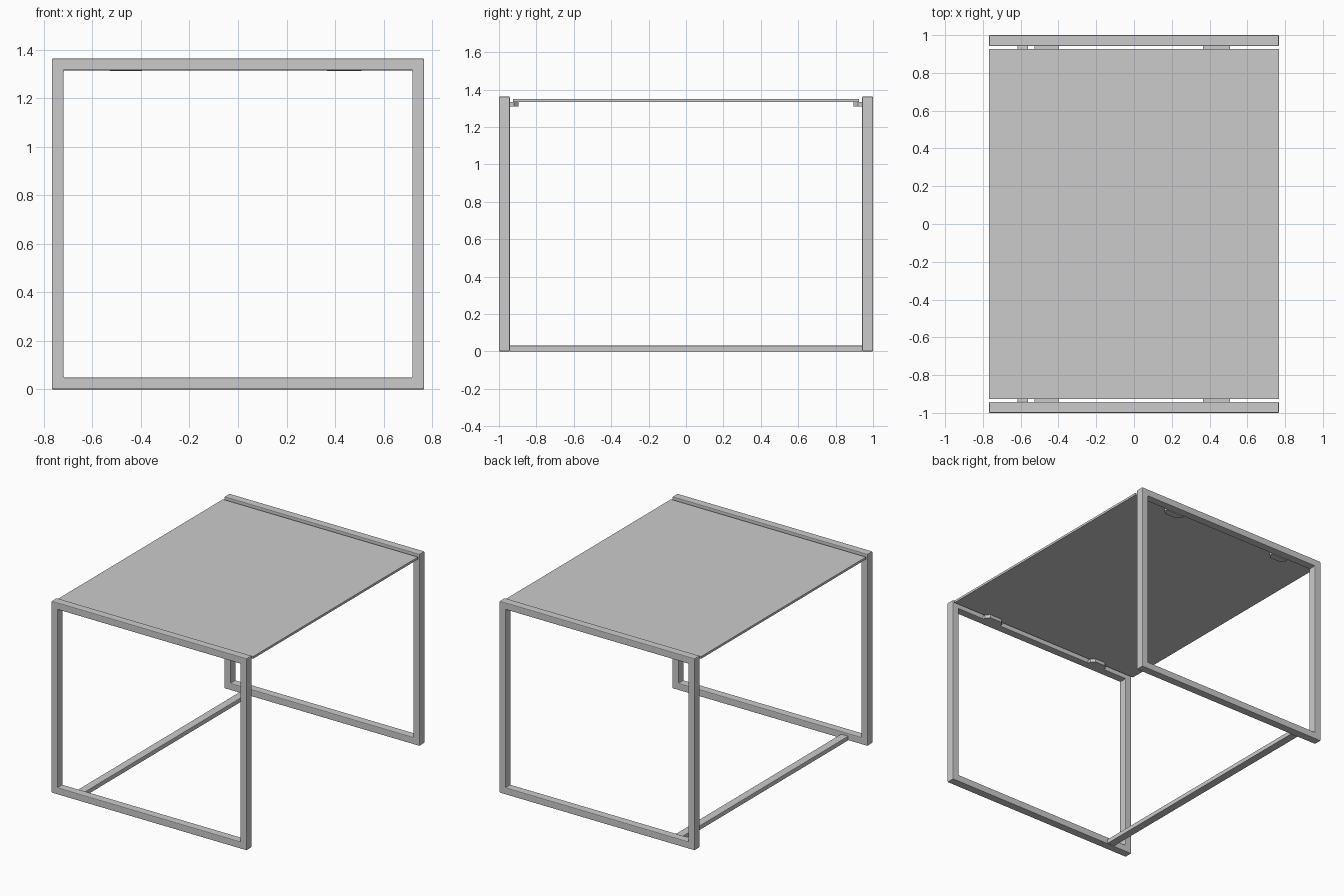
import bpy, bmesh

if "Cube" in bpy.data.objects:
    bpy.data.objects.remove(bpy.data.objects["Cube"])

HX, H = 0.767, 1.363      # half width and height of the side frames
BAR = 0.049               # visible thickness of the frame tube
Y0, Y1 = 0.942, 1.0       # inner and outer faces of the frames


def finish(name, bm, bevel=0.0, mirror=False):
    bmesh.ops.recalc_face_normals(bm, faces=bm.faces)
    me = bpy.data.meshes.new(name)
    bm.to_mesh(me)
    bm.free()
    ob = bpy.data.objects.new(name, me)
    bpy.context.collection.objects.link(ob)
    if bevel:
        m = ob.modifiers.new("bevel", 'BEVEL')
        m.width, m.segments, m.limit_method = bevel, 2, 'ANGLE'
    if mirror:
        m = ob.modifiers.new("mirror", 'MIRROR')
        m.use_axis = (False, True, False)
    return ob


def box(name, x0, x1, y0, y1, z0, z1, bevel=0.0):
    bm = bmesh.new()
    bmesh.ops.create_cube(bm, size=1)
    for v in bm.verts:
        v.co = (x0 + (v.co.x + .5) * (x1 - x0),
                y0 + (v.co.y + .5) * (y1 - y0),
                z0 + (v.co.z + .5) * (z1 - z0))
    return finish(name, bm, bevel)


def side_frames():
    # rectangular section carried round four mitred corners
    bm = bmesh.new()
    rings = []
    for sx, top in ((-1, 0), (1, 0), (1, 1), (-1, 1)):
        ring = []
        for inset, y in ((0, -Y1), (BAR, -Y1), (BAR, -Y0), (0, -Y0)):
            z = H - inset if top else inset
            ring.append(bm.verts.new((sx * (HX - inset), y, z)))
        rings.append(ring)
    for i in range(4):
        a, b = rings[i], rings[(i + 1) % 4]
        for j in range(4):
            k = (j + 1) % 4
            bm.faces.new((a[j], a[k], b[k], b[j]))
    return finish("side_frames", bm, 0.005, True)


def bracket(name, x0, x1):
    # flat tab with chamfered inner corners
    z0, z1, tip, c = 1.311, 1.335, -0.895, 0.025
    bm = bmesh.new()
    pts = ((x0, -Y0), (x1, -Y0), (x1, tip - c), (x1 - c, tip), (x0 + c, tip), (x0, tip - c))
    f = bm.faces.new([bm.verts.new((x, y, z0)) for x, y in pts])
    r = bmesh.ops.extrude_face_region(bm, geom=[f])
    verts = [g for g in r["geom"] if isinstance(g, bmesh.types.BMVert)]
    bmesh.ops.translate(bm, verts=verts, vec=(0, 0, z1 - z0))
    return finish(name, bm, 0.0, True)


# frames, top panel, floor stretcher and panel supports
side_frames()
box("table_top", -HX, HX, -0.926, 0.926, 1.334, 1.350)
box("floor_stretcher", -0.617, -0.560, -Y0, Y0, 0.0, 0.031, 0.003)
bracket("left_brackets", -0.527, -0.396)
bracket("right_brackets", 0.366, 0.509)
